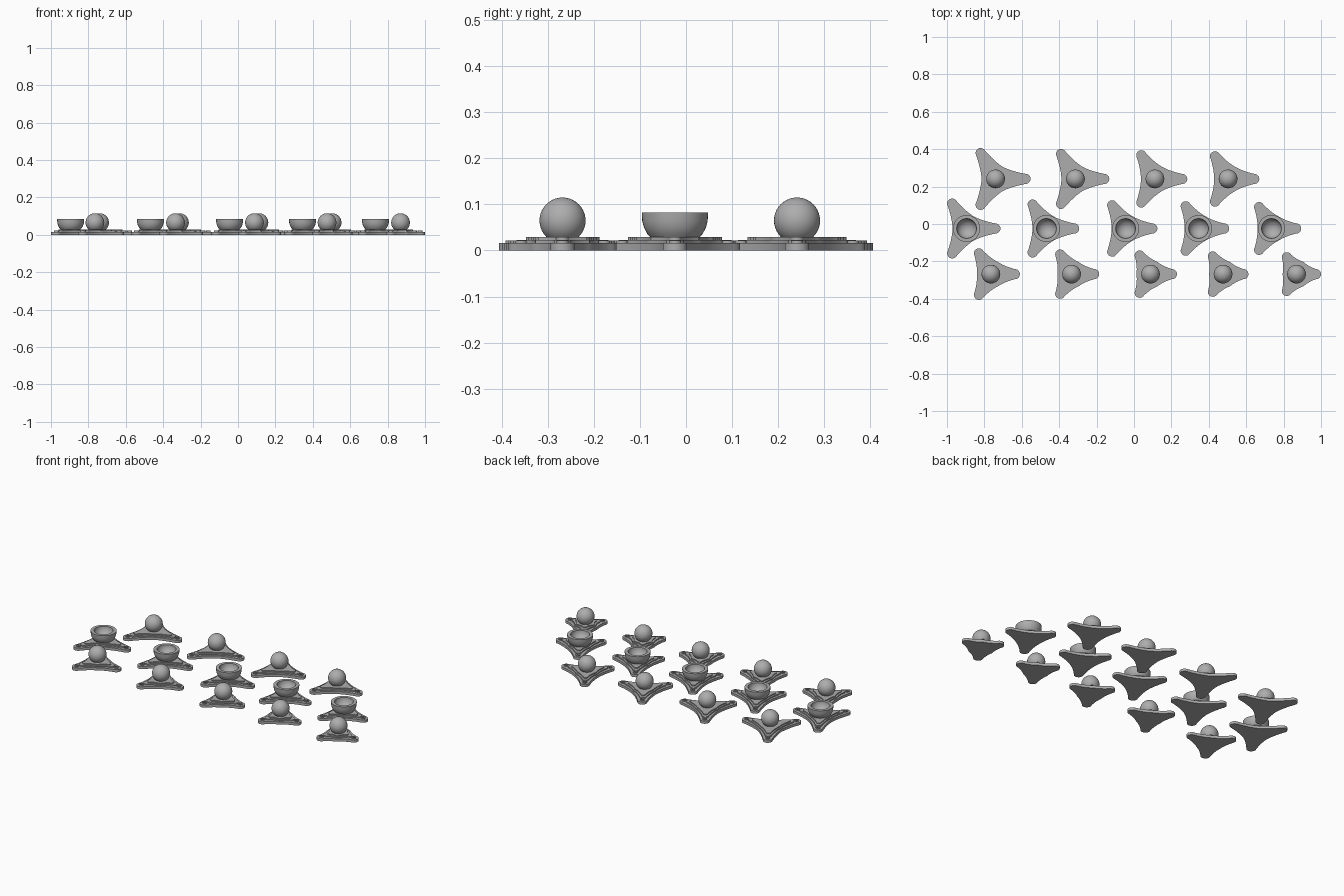
import bpy, bmesh, math
from mathutils import Vector

if "Cube" in bpy.data.objects:
    bpy.data.objects.remove(bpy.data.objects["Cube"], do_unlink=True)

grey = bpy.data.materials.new("plain grey")
grey.use_nodes = True
grey.diffuse_color = (0.42, 0.42, 0.42, 1)
grey.node_tree.nodes["Principled BSDF"].inputs["Base Color"].default_value = grey.diffuse_color


def finish(bm, name, x, y):
    bmesh.ops.recalc_face_normals(bm, faces=bm.faces)
    mesh = bpy.data.meshes.new(name)
    bm.to_mesh(mesh)
    bm.free()
    mesh.materials.append(grey)
    obj = bpy.data.objects.new(name, mesh)
    obj.location = (x, y, 0)
    bpy.context.collection.objects.link(obj)
    bpy.ops.object.select_all(action='DESELECT')
    obj.select_set(True)
    bpy.context.view_layer.objects.active = obj
    bpy.ops.object.shade_smooth_by_angle(angle=math.radians(35))
    return obj


def add_slab(bm, reach, tip, web, low, high):
    """Three tapering arms with round tips, blended by curved webs."""
    root = Vector((web * 0.5, web * 0.866))
    end = Vector((reach, tip))
    bend = Vector((root.x + (reach - root.x) * 0.38, tip + (root.y - tip) * 0.38))
    side = []
    for i in range(7):
        t = i / 6
        side.append(root * (1 - t) ** 2 + bend * 2 * t * (1 - t) + end * t * t)
    # One arm runs from its lower web point around the tip
    arm = [Vector((p.x, -p.y)) for p in side]
    for i in range(1, 10):
        a = math.pi * (i / 10 - 0.5)
        arm.append(Vector((reach + tip * math.cos(a), tip * math.sin(a))))
    arm += side[:0:-1]
    verts = []
    for k in range(3):
        a = math.tau * k / 3
        c, s = math.cos(a), math.sin(a)
        verts += [bm.verts.new((p.x * c - p.y * s, p.x * s + p.y * c, low)) for p in arm]
    face = bm.faces.new(verts)
    new = bmesh.ops.extrude_face_region(bm, geom=[face])["geom"]
    bmesh.ops.translate(bm, vec=(0, 0, high - low),
                        verts=[v for v in new if isinstance(v, bmesh.types.BMVert)])


def add_lathe(bm, profile, cx=0, cy=0, sides=48, closed=False):
    """Turn a radius-height profile around an upright axis."""
    rings = []
    for r, z in profile:
        if r < 1e-5:
            rings.append([bm.verts.new((cx, cy, z))] * sides)
        else:
            rings.append([bm.verts.new((cx + r * math.cos(math.tau * i / sides),
                                        cy + r * math.sin(math.tau * i / sides), z))
                          for i in range(sides)])
    pairs = list(zip(rings, rings[1:]))
    if closed:
        pairs.append((rings[-1], rings[0]))
    for a, b in pairs:
        for i in range(sides):
            j = (i + 1) % sides
            quad = list(dict.fromkeys((a[i], a[j], b[j], b[i])))
            bm.faces.new(quad)


def make_foot(name, x, y, reach):
    # Stepped three-armed foot
    bm = bmesh.new()
    add_slab(bm, reach, 0.027, 0.075, 0, 0.016)
    add_slab(bm, reach - 0.034, 0.019, 0.068, 0.016, 0.023)
    add_slab(bm, reach - 0.052, 0.014, 0.060, 0.023, 0.029)
    # Screw collars at the arm tips
    for k in range(3):
        a = math.tau * k / 3
        add_lathe(bm, [(0.013, 0.016), (0.013, 0.022), (0.007, 0.022), (0.007, 0.016)],
                  reach * math.cos(a), reach * math.sin(a), 20, True)
    finish(bm, name + "_foot", x, y)


def make_ball(name, x, y):
    bm = bmesh.new()
    add_lathe(bm, [(0, 0.028), (0.030, 0.028), (0.026, 0.038), (0, 0.038)])
    finish(bm, name + "_neck", x, y)
    bm = bmesh.new()
    n = 20
    add_lathe(bm, [(0.05 * math.sin(math.pi * i / n), 0.065 - 0.05 * math.cos(math.pi * i / n))
                   for i in range(n + 1)])
    finish(bm, name + "_ball", x, y)


def make_cup(name, x, y):
    bm = bmesh.new()
    rim = 0.083
    outer = [(0, 0.025), (0.050, 0.025), (0.060, 0.036), (0.067, 0.049),
             (0.071, 0.064), (0.072, rim)]
    inner = [(0.053 * math.cos(a), rim - 0.050 * math.sin(a))
             for a in (math.pi / 2 * i / 10 for i in range(11))]
    add_lathe(bm, outer + inner)
    finish(bm, name + "_cup", x, y)


# Rows: name, depth, top builder, centres and arm lengths
rows = [
    ("back", 0.241, make_ball, [-0.74, -0.313, 0.112, 0.503],
     [0.16, 0.154, 0.146, 0.14]),
    ("middle", -0.024, make_cup, [-0.895, -0.468, -0.045, 0.345, 0.735],
     [0.154, 0.148, 0.143, 0.137, 0.132]),
    ("front", -0.268, make_ball, [-0.765, -0.334, 0.088, 0.476, 0.869],
     [0.128, 0.121, 0.115, 0.109, 0.104]),
]
for row, y, make_top, centres, reaches in rows:
    for i, (x, reach) in enumerate(zip(centres, reaches), 1):
        name = f"{row}_{i}"
        make_foot(name, x, y, reach)
        make_top(name, x, y)
